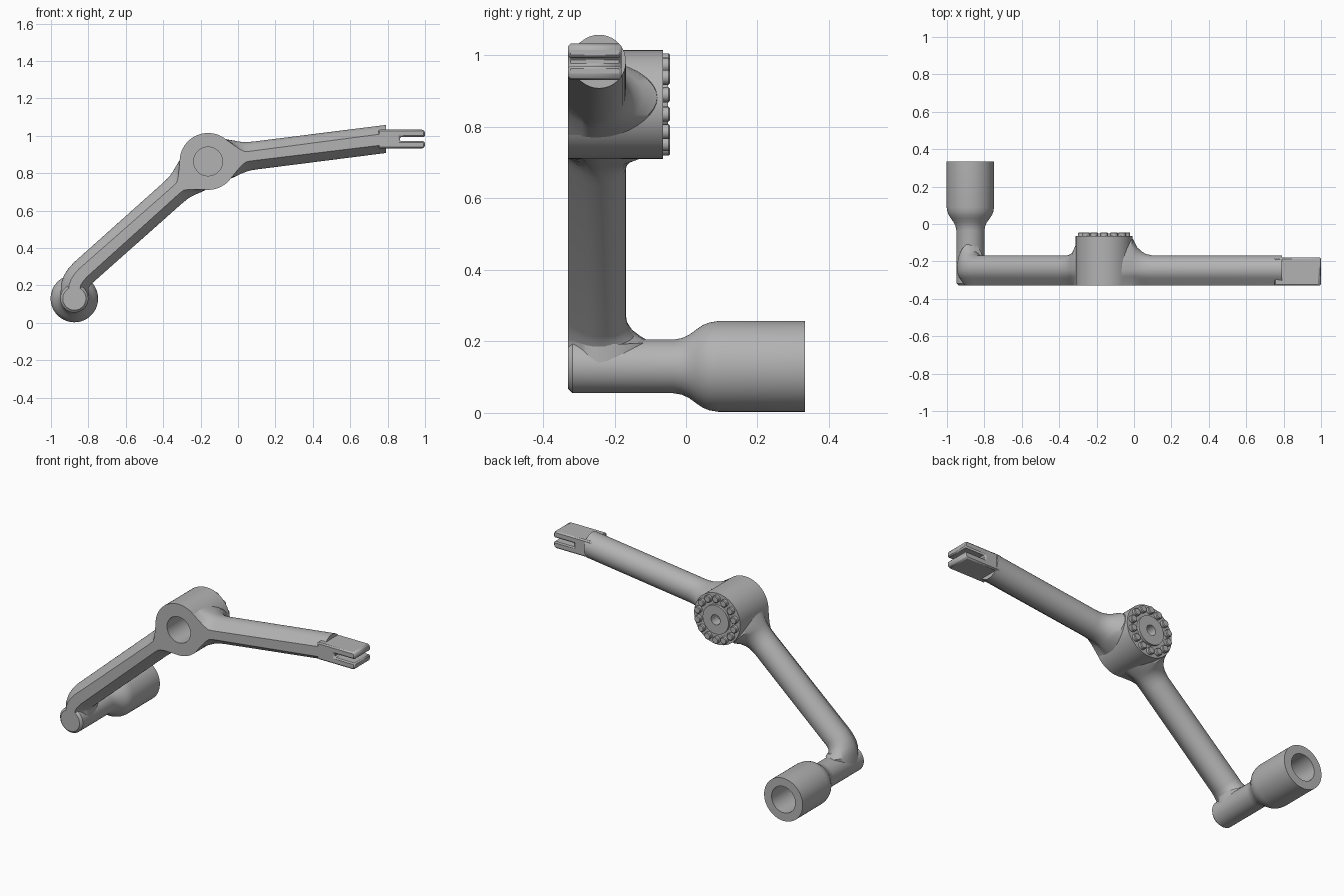
import bpy, bmesh, math
from mathutils import Vector

cube = bpy.data.objects.get("Cube")
if cube:
    bpy.data.objects.remove(cube, do_unlink=True)

grey = bpy.data.materials.new("mid grey metal")
grey.use_nodes = True
grey.diffuse_color = (0.45, 0.45, 0.45, 1)
grey.node_tree.nodes["Principled BSDF"].inputs["Base Color"].default_value = (0.45, 0.45, 0.45, 1)

FRONT = -0.33                      # shared flat front plane
MID = -0.243                       # depth of the arm centre lines
HUB = Vector((-0.16, 0.863))       # x, z
GRIP = Vector((-0.875, 0.13))


def finish(name, bm):
    bmesh.ops.remove_doubles(bm, verts=bm.verts, dist=1e-5)
    bmesh.ops.recalc_face_normals(bm, faces=bm.faces)
    mesh = bpy.data.meshes.new(name)
    bm.to_mesh(mesh)
    bm.free()
    mesh.materials.append(grey)
    obj = bpy.data.objects.new(name, mesh)
    bpy.context.collection.objects.link(obj)
    bpy.ops.object.select_all(action='DESELECT')
    obj.select_set(True)
    bpy.context.view_layer.objects.active = obj
    bpy.ops.object.shade_smooth_by_angle(angle=math.radians(30))
    return obj


def loft(bm, rings, caps=True):
    loops = [[bm.verts.new(p) for p in ring] for ring in rings]
    n = len(loops[0])
    for a, b in zip(loops, loops[1:]):
        for i in range(n):
            j = (i + 1) % n
            bm.faces.new((a[i], a[j], b[j], b[i]))
    if caps:
        bm.faces.new(loops[0])
        bm.faces.new(loops[-1])


def turned(name, centre, profile, sides=64):
    """Turn (radius, y) points about an axis running front to back."""
    bm = bmesh.new()
    rings = []
    for r, y in profile:
        ring = []
        for i in range(sides):
            a = math.tau * i / sides
            ring.append((centre.x + r * math.cos(a), y, centre.y + r * math.sin(a)))
        rings.append(ring)
    loft(bm, rings)
    return finish(name, bm)


def arm(name, stations, end_normal=None):
    """Loft a round-backed, flat-fronted section.
    Station: point, half width, back depth, half width of front flat."""
    bm = bmesh.new()
    rings = []
    for k, (p, w, b, f) in enumerate(stations):
        before = stations[max(k - 1, 0)][0]
        after = stations[min(k + 1, len(stations) - 1)][0]
        t = (after - before).normalized()
        normal = Vector((-t.y, t.x))
        if end_normal and k == len(stations) - 1:
            normal = end_normal
        outline = [(f, FRONT)]
        for deg in range(-40, 221, 10):
            c, s = math.cos(math.radians(deg)), math.sin(math.radians(deg))
            side = w * c
            if s < 0:
                side = math.copysign(max(abs(side), f), c)
            outline.append((side, MID + s * (b if s > 0 else 0.075)))
        outline.append((-f, FRONT))
        rings.append([(p.x + u * normal.x, y, p.y + u * normal.y) for u, y in outline])
    loft(bm, rings)
    return finish(name, bm)


def hub_flare(direction):
    """Stations blending from the hub into an arm."""
    rows = [(0.107, 0.107, 0.172, 0.107), (0.155, 0.092, 0.162, 0.062),
            (0.175, 0.085, 0.122, 0.044), (0.2, 0.079, 0.098, 0.028),
            (0.225, 0.076, 0.083, 0.026), (0.26, 0.075, 0.075, 0.026)]
    return [(HUB + direction * d, w, b, f) for d, w, b, f in rows]


# Hub with a front bore, raised back disc and small back hole
turned("hub", HUB, [(0.0005, -0.15), (0.077, -0.15), (0.077, FRONT), (0.152, FRONT),
                    (0.152, -0.065), (0.085, -0.065), (0.085, -0.05),
                    (0.03, -0.05), (0.03, -0.11), (0.0005, -0.11)])

# Ring of pegs on the back of the hub
PEGS = 14
for i in range(PEGS):
    a = math.tau * (i + 0.5) / PEGS
    spot = HUB + Vector((math.cos(a), math.sin(a))) * 0.122
    turned("hub_peg_%d" % (i + 1), spot,
           [(0.021, -0.075), (0.021, -0.049), (0.017, -0.045)], 16)

# Lower arm: flared at the hub, bending down into the grip with a fillet behind
bend = Vector((-0.829, 0.267))
lower = hub_flare((bend - HUB).normalized())
for x, z, b in [(-0.829, 0.267, 0.075), (-0.85, 0.243, 0.08), (-0.865, 0.22, 0.098),
                (-0.873, 0.2, 0.14), (-0.875, 0.13, 0.14)]:
    lower.append((Vector((x, z)), 0.074, b, 0.03))
arm("lower_arm", lower)

# Upper arm with an upright end cut
tip_start = Vector((0.79, 0.983))
upper = hub_flare((tip_start - HUB).normalized())
upper.append((tip_start, 0.075, 0.075, 0.03))
arm("upper_arm", upper, Vector((0, 1)))

# Grip: round bar, swelling into a bored sleeve
turned("grip", GRIP, [(0.0005, FRONT), (0.062, FRONT), (0.075, -0.317), (0.075, -0.035),
                      (0.079, -0.012), (0.088, 0.008), (0.104, 0.03), (0.116, 0.048),
                      (0.123, 0.066), (0.127, 0.09), (0.127, 0.333), (0.078, 0.333),
                      (0.078, 0.15), (0.045, 0.15), (0.045, 0.1), (0.0005, 0.1)])

# Slotted tip: chamfered block with a slot open at the end and both sides
outline = [(0.75, 0.932), (0.99, 0.932), (1.0, 0.942), (1.0, 0.971), (0.865, 0.971),
           (0.865, 0.994), (1.0, 0.994), (1.0, 1.023), (0.99, 1.033), (0.75, 1.033)]
bm = bmesh.new()
loft(bm, [[(x, y, z) for x, z in outline] for y in (FRONT, -0.18)])
tip = finish("slotted_tip", bm)
bevel = tip.modifiers.new("edge chamfer", 'BEVEL')
bevel.width = 0.008
bevel.segments = 1
